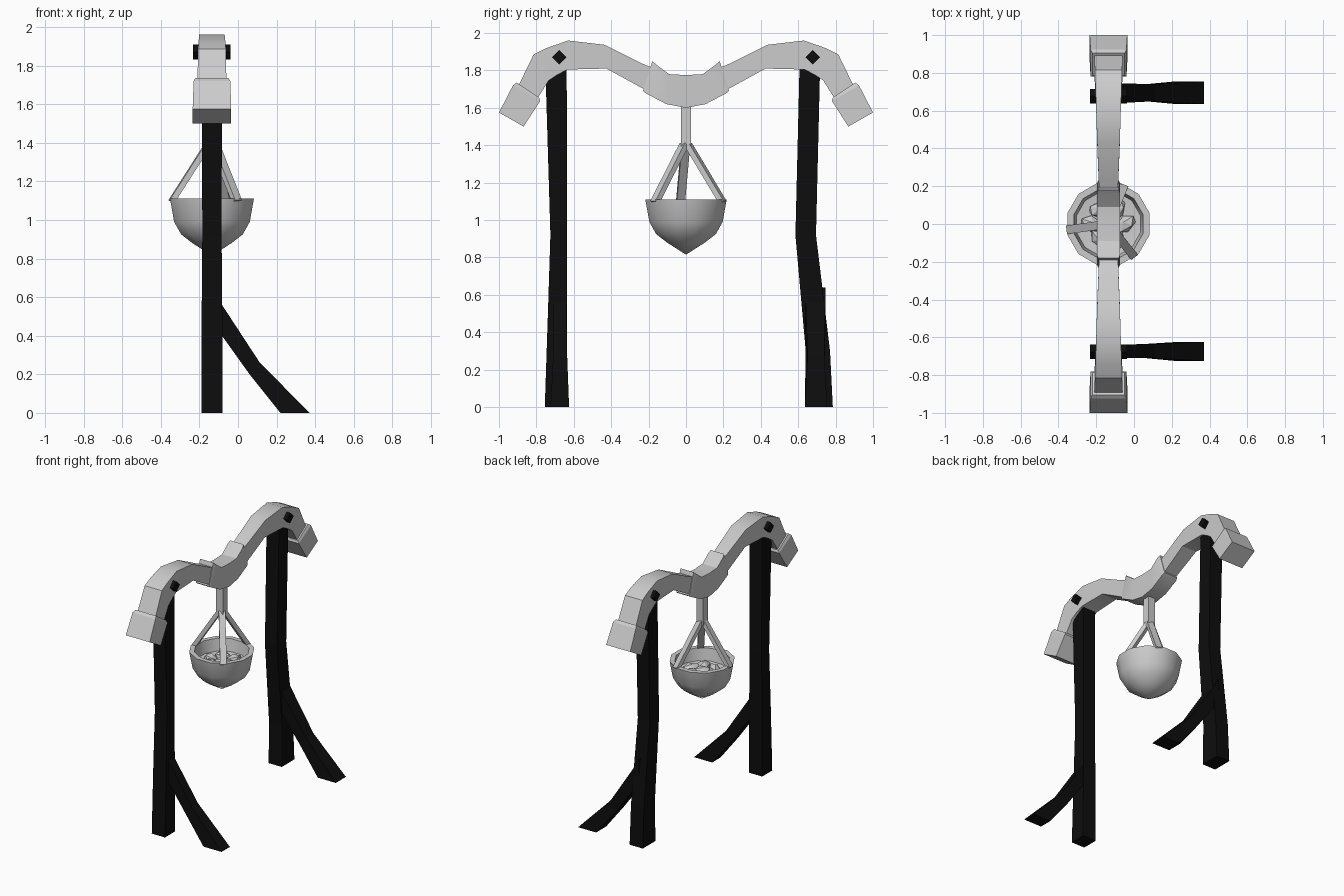
import bpy, bmesh, math, random
from mathutils import Vector, Matrix

if "Cube" in bpy.data.objects:
    bpy.data.objects.remove(bpy.data.objects["Cube"], do_unlink=True)

CX = -0.135  # centre line of the beam and the bowl
random.seed(4)


def material(name, value):
    m = bpy.data.materials.new(name)
    m.use_nodes = True
    m.diffuse_color = (value, value, value, 1)
    m.node_tree.nodes["Principled BSDF"].inputs["Base Color"].default_value = m.diffuse_color
    return m


grey = material("light grey", 0.6)
black = material("black", 0.004)


def finish(name, bm, mat, smooth=None):
    bmesh.ops.recalc_face_normals(bm, faces=bm.faces)
    mesh = bpy.data.meshes.new(name)
    bm.to_mesh(mesh)
    bm.free()
    mesh.materials.append(mat)
    obj = bpy.data.objects.new(name, mesh)
    bpy.context.collection.objects.link(obj)
    if smooth:
        bpy.ops.object.select_all(action="DESELECT")
        obj.select_set(True)
        bpy.context.view_layer.objects.active = obj
        bpy.ops.object.shade_smooth_by_angle(angle=math.radians(smooth))
    return obj


def loft(name, sections, mat, smooth=None):
    """Skin a row of four-cornered sections and close both ends."""
    bm = bmesh.new()
    rings = [[bm.verts.new(p) for p in s] for s in sections]
    for a, b in zip(rings, rings[1:]):
        for i in range(4):
            j = (i + 1) % 4
            bm.faces.new((a[i], a[j], b[j], b[i]))
    bm.faces.new(rings[0])
    bm.faces.new(rings[-1])
    return finish(name, bm, mat, smooth)


def across(top, bottom, hw, side=1):
    """Beam section: top and bottom (y, z) points widened along x."""
    (ty, tz), (by, bz) = top, bottom
    return [(CX - hw, side * ty, tz), (CX + hw, side * ty, tz),
            (CX + hw, side * by, bz), (CX - hw, side * by, bz)]


def level(z, y0, y1, hw):
    return [(CX - hw, y0, z), (CX + hw, y0, z), (CX + hw, y1, z), (CX - hw, y1, z)]


def bar(name, start, end, width, depth, mat, facing):
    """Straight box between two points, its depth pointing along facing."""
    a, b, f = Vector(start), Vector(end), Vector(facing)
    axis = (b - a).normalized()
    u = axis.cross(f).normalized() * width / 2
    v = axis.cross(u).normalized() * depth / 2
    return loft(name, [[p + u + v, p - u + v, p - u - v, p + u - v] for p in (a, b)], mat)


# Sagging middle of the beam, with bevelled ends
half = [((0.18, 1.85), (0.23, 1.69), 0.055), ((0.16, 1.832), (0.215, 1.678), 0.062),
        ((0.09, 1.78), (0.105, 1.62), 0.06)]
middle = [across(*s, -1) for s in half]
middle.append(across((0, 1.775), (0, 1.60), 0.06))
middle += [across(*s) for s in reversed(half)]
loft("beam_middle", middle, grey, 30)

# Arched arms, end caps and pins, mirrored front to back
arm = [((0.17, 1.81), (0.20, 1.71), 0.05), ((0.23, 1.835), (0.225, 1.70), 0.052),
       ((0.435, 1.937), (0.425, 1.81), 0.06), ((0.63, 1.96), (0.635, 1.805), 0.066),
       ((0.74, 1.9), (0.69, 1.78), 0.07), ((0.815, 1.84), (0.74, 1.74), 0.073),
       ((0.90, 1.71), (0.80, 1.64), 0.075)]
arm[4] = ((0.745, 1.92), (0.69, 1.775), 0.07)
arm[5] = ((0.815, 1.885), (0.735, 1.745), 0.072)
cap = [((0.905, 1.735), (0.785, 1.655), 0.086), ((0.925, 1.72), (0.78, 1.637), 0.095),
       ((1.0, 1.575), (0.868, 1.5), 0.1)]
for side, word in ((-1, "front"), (1, "back")):
    loft(word + "_beam_arm", [across(*s, side) for s in arm], grey, 30)
    loft(word + "_beam_cap", [across(*s, side) for s in cap], grey)
    y = side * 0.677
    bar(word + "_pin", (CX - 0.097, y, 1.87), (CX + 0.097, y, 1.87), 0.055, 0.055, black, (0, 1, 1))

# Posts
loft("front_post", [level(0, -0.755, -0.635, 0.055), level(0.45, -0.74, -0.635, 0.054),
                    level(0.92, -0.725, -0.635, 0.05), level(1.82, -0.752, -0.638, 0.052)], black)
loft("back_post", [level(0, 0.635, 0.785, 0.055), level(0.3, 0.64, 0.77, 0.054),
                   level(0.92, 0.585, 0.695, 0.05), level(1.82, 0.607, 0.717, 0.052)], black)

# Bent braces: upper and lower (x, z) points, with a y range for each
slope = [((-0.13, 0.64), (-0.13, 0.48)), ((-0.083, 0.56), (-0.083, 0.4)),
         ((0.11, 0.265), (0.06, 0.2)), ((0.37, 0), (0.22, 0))]
widths = {"front_brace": [(-0.71, -0.64), (-0.71, -0.64), (-0.71, -0.635), (-0.725, -0.625)],
          "back_brace": [(0.64, 0.745), (0.64, 0.745), (0.65, 0.74), (0.635, 0.755)]}
for name, spans in widths.items():
    loft(name, [[(ux, y0, uz), (ux, y1, uz), (lx, y1, lz), (lx, y0, lz)]
                for ((ux, uz), (lx, lz)), (y0, y1) in zip(slope, spans)], black)

# Hanging rod and three struts
bar("hanging_rod", (CX, 0, 1.66), (CX, 0, 1.38), 0.055, 0.055, grey, (0, 1, 0))
for i in range(3):
    a = math.radians(68 + 120 * i)
    out = Vector((math.cos(a), math.sin(a), 0))
    centre = Vector((CX, 0, 0))
    bar("bowl_strut_%d" % (i + 1), centre + out * 0.012 + Vector((0, 0, 1.405)),
        centre + out * 0.212 + Vector((0, 0, 1.095)), 0.045, 0.03, grey, out)

# Bowl: outer wall, rim, inner wall and bed, spun from one profile
profile = [(0, 0.815), (0.105, 0.88), (0.165, 0.925), (0.203, 0.99), (0.225, 1.11),
           (0.19, 1.11), (0.175, 1.02), (0, 1.0)]
bm = bmesh.new()
verts = [bm.verts.new((r, 0, z)) for r, z in profile]
edges = [bm.edges.new(pair) for pair in zip(verts, verts[1:])]
bmesh.ops.spin(bm, geom=verts + edges, cent=(0, 0, 0), axis=(0, 0, 1),
               angle=math.tau, steps=12, use_duplicate=False)
bmesh.ops.remove_doubles(bm, verts=bm.verts, dist=0.001)
bmesh.ops.rotate(bm, verts=bm.verts, matrix=Matrix.Rotation(math.radians(15), 3, "Z"))
bmesh.ops.translate(bm, verts=bm.verts, vec=(CX, 0, 0))
finish("bowl", bm, grey, 40)

# Jagged lumps lying in the bowl
bm = bmesh.new()
for i in range(7):
    a = math.tau * i / 6
    r = 0.09 if i < 6 else 0
    turn = Matrix.Rotation(random.uniform(0, 3), 4, "Z") @ Matrix.Rotation(random.uniform(-0.5, 0.5), 4, "X")
    place = Matrix.Translation((CX + r * math.cos(a), r * math.sin(a), 1.02))
    bmesh.ops.create_icosphere(bm, subdivisions=1, radius=0.055,
                               matrix=place @ turn @ Matrix.Diagonal((1.2, 0.8, 0.65, 1)))
finish("coals", bm, grey)
